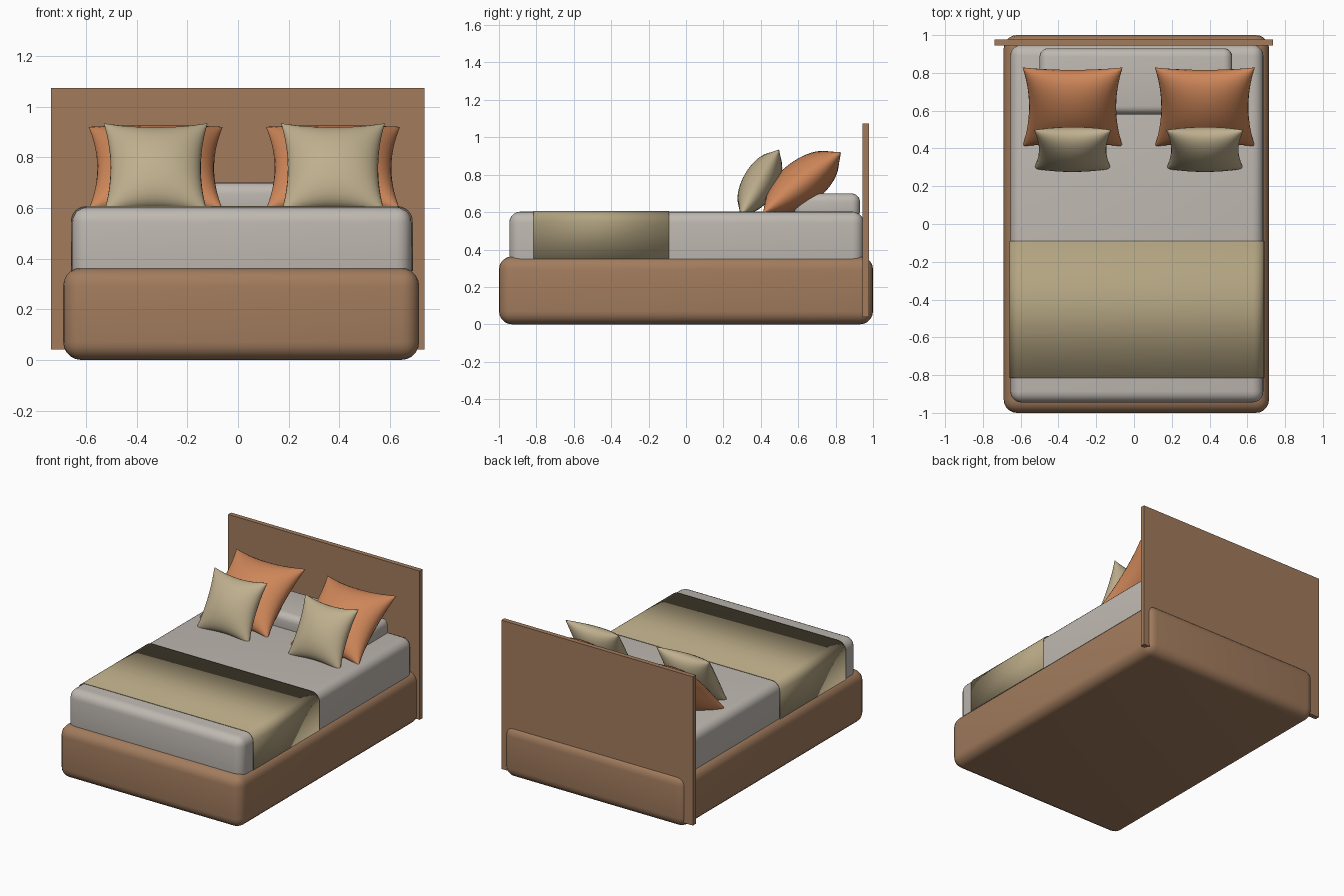
import bpy, bmesh
from math import sin, cos, pi, radians

if "Cube" in bpy.data.objects:
    bpy.data.objects.remove(bpy.data.objects["Cube"])


def material(name, rgb):
    m = bpy.data.materials.new(name)
    m.diffuse_color = (*rgb, 1)
    m.use_nodes = True
    m.node_tree.nodes["Principled BSDF"].inputs["Base Color"].default_value = m.diffuse_color
    return m


WOOD = material("brown", (0.36, 0.20, 0.11))
SHEET = material("warm_grey", (0.52, 0.48, 0.44))
THROW = material("khaki", (0.45, 0.37, 0.22))
ORANGE = material("orange", (0.62, 0.24, 0.10))
TAN = material("tan", (0.52, 0.43, 0.27))


def add(name, bm, mat, angle=40):
    bmesh.ops.recalc_face_normals(bm, faces=bm.faces[:])
    me = bpy.data.meshes.new(name)
    bm.to_mesh(me)
    bm.free()
    ob = bpy.data.objects.new(name, me)
    bpy.context.collection.objects.link(ob)
    me.materials.append(mat)
    bpy.ops.object.select_all(action='DESELECT')
    ob.select_set(True)
    bpy.context.view_layer.objects.active = ob
    bpy.ops.object.shade_smooth_by_angle(angle=radians(angle))
    return ob


def box(name, lo, hi, mat, bevel=0):
    bm = bmesh.new()
    bmesh.ops.create_cube(bm, size=1)
    for v in bm.verts:
        v.co = [(a + b) / 2 + c * (b - a) for a, b, c in zip(lo, hi, v.co)]
    if bevel:
        bmesh.ops.bevel(bm, geom=bm.edges[:], offset=bevel, segments=5,
                        profile=0.5, affect='EDGES')
    return add(name, bm, mat)


def cushion(name, size, thick, loc, tilt, mat, n=20, pinch=0.13):
    # square pillow: pinched sides, puffed front and back
    bm = bmesh.new()
    bmesh.ops.create_grid(bm, x_segments=n, y_segments=n, size=1)
    for v in bm.verts:
        v.co.x, v.co.y = sin(v.co.x * pi / 2), sin(v.co.y * pi / 2)
    back = bmesh.ops.duplicate(bm, geom=bm.faces[:])["geom"]
    flip = {g for g in back if isinstance(g, bmesh.types.BMVert)}
    for v in bm.verts:
        x, y, _ = v.co
        a, b = max(0, 1 - x * x), max(0, 1 - y * y)
        z = thick / 2 * (a * b) ** 0.5 * (-1 if v in flip else 1)
        v.co = (x * (1 - pinch * b) * size / 2, y * (1 - pinch * a) * size / 2, z)
    bmesh.ops.remove_doubles(bm, verts=bm.verts[:], dist=1e-5)
    ob = add(name, bm, mat, 60)
    ob.location = loc
    ob.rotation_euler.x = radians(tilt)


# Frame and bedding
box("bed_base", (-0.69, -1, 0), (0.715, 1, 0.363), WOOD, 0.07)
box("headboard", (-0.738, 0.945, 0.04), (0.736, 0.978, 1.074), WOOD)
box("mattress", (-0.655, -0.945, 0.28), (0.685, 0.95, 0.603), SHEET, 0.06)
box("long_pillow", (-0.50, 0.58, 0.56), (0.52, 0.93, 0.70), SHEET, 0.045)

# Throw blanket: rounded U profile swept along y
xc, half, top, r = 0.015, 0.675, 0.607, 0.06
arc = [(half - r + r * cos(t * pi / 12), top - r + r * sin(t * pi / 12)) for t in range(7)]
right = [(half, 0.35)] + arc
profile = right + [(-x, z) for x, z in reversed(right)]
bm = bmesh.new()
rows = [[bm.verts.new((xc + x, y, z)) for x, z in profile] for y in (-0.815, -0.09)]
for i in range(len(profile) - 1):
    bm.faces.new((rows[0][i], rows[0][i + 1], rows[1][i + 1], rows[1][i]))
throw = add("throw_blanket", bm, THROW)
mod = throw.modifiers.new("thickness", 'SOLIDIFY')
mod.thickness = 0.004
mod.offset = -1

# Leaning cushions, one pair per side
for side, x in (("left", -0.325), ("right", 0.375)):
    cushion(side + "_large_cushion", 0.53, 0.24, (x, 0.62, 0.757), 38, ORANGE)
    cushion(side + "_small_cushion", 0.41, 0.185, (x, 0.395, 0.757), 60, TAN)
